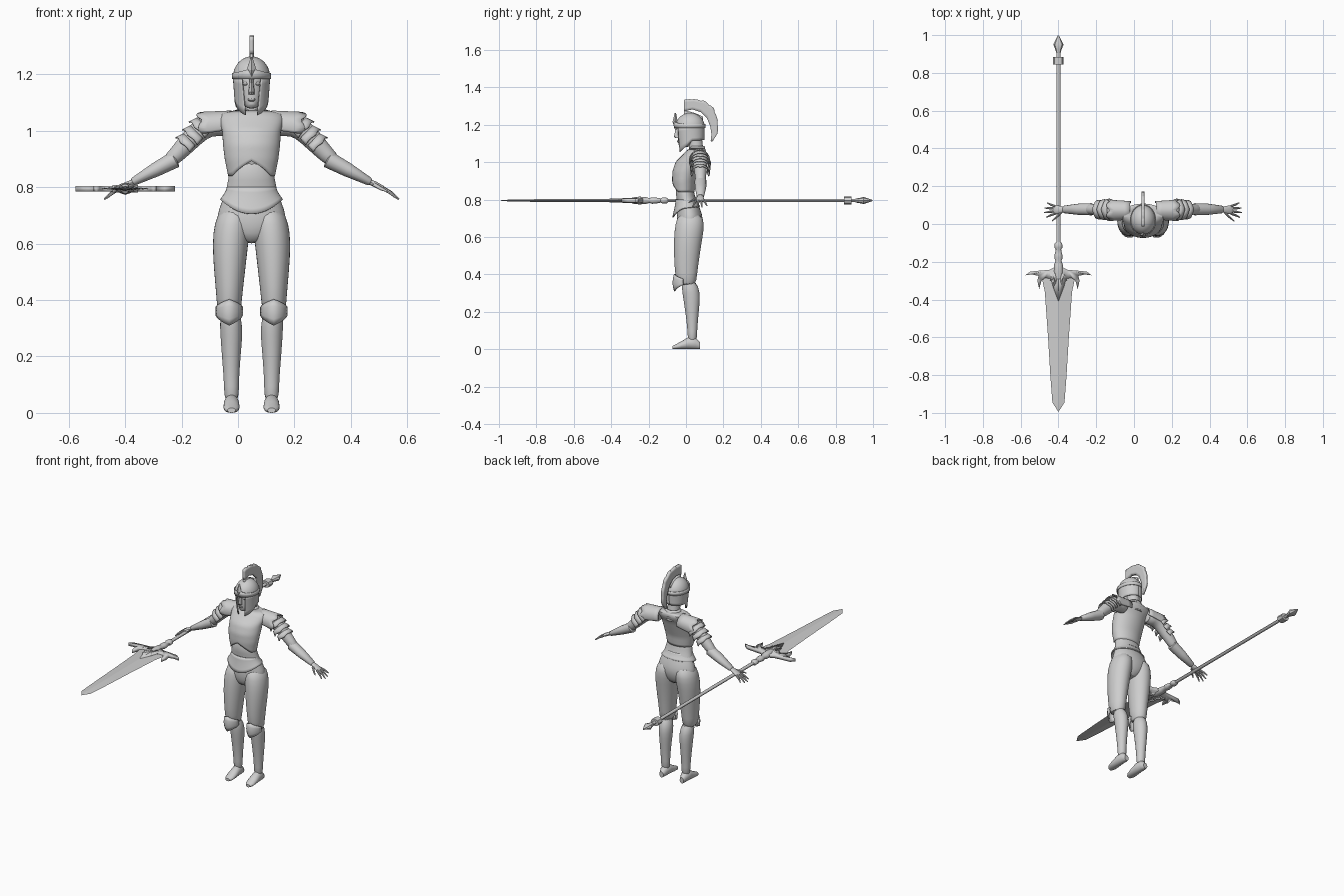
import bpy, bmesh
from math import sin, cos, pi, radians
from mathutils import Vector as V

BODY = (0.048, 0, 0)
SPEAR = (-0.4, 0, 0.795)
steel = bpy.data.materials.new("grey_steel")
steel.diffuse_color = (0.62, 0.62, 0.62, 1)


def finish(name, bm, loc, mirror=False, sub=0, thick=0, angle=40):
    bmesh.ops.remove_doubles(bm, verts=bm.verts, dist=0.0003)
    bmesh.ops.recalc_face_normals(bm, faces=bm.faces)
    me = bpy.data.meshes.new(name)
    bm.to_mesh(me)
    bm.free()
    me.materials.append(steel)
    ob = bpy.data.objects.new(name, me)
    ob.location = loc
    bpy.context.collection.objects.link(ob)
    if sub:
        ob.modifiers.new("subdivide", 'SUBSURF').levels = sub
        ob.modifiers["subdivide"].render_levels = sub
    if thick:
        m = ob.modifiers.new("thickness", 'SOLIDIFY')
        m.thickness, m.offset = thick, 0
    if mirror:
        m = ob.modifiers.new("mirror", 'MIRROR')
        m.use_mirror_merge = False
    for p in me.polygons:
        p.use_smooth = True
    me.set_sharp_from_angle(angle=radians(angle))
    return ob


def loft(name, rings, n=16, loc=BODY, **kw):
    """Skin through rings given as (centre, u axis, v axis)."""
    bm = bmesh.new()
    rows = [[bm.verts.new(V(c) + V(u) * cos(2 * pi * i / n) + V(v) * sin(2 * pi * i / n))
             for i in range(n)] for c, u, v in rings]
    for a, b in zip(rows, rows[1:]):
        for i in range(n):
            bm.faces.new((a[i], a[(i + 1) % n], b[(i + 1) % n], b[i]))
    bm.faces.new(rows[0])
    bm.faces.new(rows[-1])
    return finish(name, bm, loc, **kw)


def upright(name, table, **kw):   # z, centre x, centre y, rx, ry
    return loft(name, [((x, y, z), (rx, 0, 0), (0, ry, 0)) for z, x, y, rx, ry in table], **kw)


def along_y(name, table, **kw):   # y, centre x, centre z, rx, rz
    return loft(name, [((x, y, z), (rx, 0, 0), (0, 0, rz)) for y, x, z, rx, rz in table], **kw)


def limb(name, table, **kw):      # x, y, z, radius in y, radius across
    rings = []
    for i, (x, y, z, ry, rp) in enumerate(table):
        a, b = table[max(i - 1, 0)], table[min(i + 1, len(table) - 1)]
        d = V((b[0] - a[0], 0, b[2] - a[2])).normalized()
        rings.append(((x, y, z), (0, ry, 0), (-d.z * rp, 0, d.x * rp)))
    return loft(name, rings, mirror=True, **kw)


def sheet(name, f, nu=24, nv=6, loc=BODY, **kw):
    """Curved plate from f(u, v), u and v in 0..1."""
    bm = bmesh.new()
    g = [[bm.verts.new(f(i / nu, j / nv)) for j in range(nv + 1)] for i in range(nu + 1)]
    for i in range(nu):
        for j in range(nv):
            bm.faces.new((g[i][j], g[i + 1][j], g[i + 1][j + 1], g[i][j + 1]))
    return finish(name, bm, loc, **kw)


def prism(name, pts, thick, loc=SPEAR, plane="xy", depth=0.0, **kw):
    bm = bmesh.new()
    vs = [bm.verts.new((a, b, depth) if plane == "xy" else (a, depth, b)) for a, b in pts]
    bm.faces.new(vs)
    return finish(name, bm, loc, thick=thick, **kw)


def sample(table, t):
    if t <= table[0][0]:
        return table[0][1:]
    for a, b in zip(table, table[1:]):
        if t <= b[0]:
            k = (t - a[0]) / (b[0] - a[0])
            return [p + (q - p) * k for p, q in zip(a[1:], b[1:])]
    return table[-1][1:]


def around(a, z, cy, rx, ry, cx=0):   # angle 0 faces the front
    return (cx + rx * sin(a), cy - ry * cos(a), z)


# legs and hips
upright("pelvis", [(.60, 0, .015, .03, .04), (.635, 0, .017, .095, .062), (.68, 0, .02, .127, .072),
                   (.72, 0, .02, .118, .068), (.77, 0, .012, .098, .057), (.82, 0, -.005, .082, .049),
                   (.90, 0, -.01, .08, .05)], n=20, sub=1)
upright("thigh", [(.73, .06, .022, .05, .062), (.67, .068, .021, .066, .08), (.60, .0755, .012, .065, .078),
                  (.5, .078, .004, .056, .07), (.40, .079, 0, .045, .06), (.335, .08, .005, .042, .05)],
        mirror=True, sub=1)
upright("greave", [(.37, .077, .014, .036, .042), (.30, .0715, .028, .041, .048), (.25, .0715, .031, .038, .043),
                   (.17, .072, .033, .031, .033), (.09, .071, .034, .026, .025), (.04, .071, .034, .027, .026)],
        mirror=True, sub=1)
along_y("foot", [(.076, .071, .018, .014, .018), (.05, .071, .031, .025, .031), (.012, .071, .032, .027, .032),
                 (-.025, .071, .021, .029, .021), (-.055, .071, .013, .026, .013),
                 (-.072, .071, .009, .014, .009)], mirror=True)


def kneecap(u, v):
    s = abs(2 * u - 1)
    lo, hi = .31 + .035 * s, .402 - .027 * s
    bulge = .008 * sin(pi * v) + .006 * (1 - s)
    return around((2 * u - 1) * 1.35, lo + (hi - lo) * v, -.002, .046, .052 + bulge, .079)


sheet("kneecap", kneecap, 8, 4, mirror=True, thick=.008)


# torso armour
def belt_skirt(u, v):
    a = 2 * pi * u
    front = max(0, cos(a)) ** 2
    lo = .755 - .05 * front + .008 * max(0, -cos(a))
    k = (1 - v) ** 1.3
    return around(a, lo + (.80 - lo) * v, .002 * k, .083 + .026 * k, .052 + .02 * k)


sheet("belt_skirt", belt_skirt, 40, 5, thick=.006)

CHEST = [(.84, -.011, .08, .053), (.90, -.011, .092, .06), (.95, -.002, .098, .068), (1.0, .015, .101, .068),
         (1.04, .045, .112, .058), (1.06, .055, .105, .05), (1.072, .06, .05, .038)]


def breastplate(u, v):
    a = 2 * pi * u
    lo = .84 + .053 * max(0, 1 - min(u, 1 - u) / .16)
    z = lo + (1.072 - lo) * v
    return around(a, z, *sample(CHEST, z))


sheet("breastplate", breastplate, 48, 16, thick=.006)
sheet("collar", lambda u, v: around(2 * pi * u, 1.045 + .04 * v, .06, .055 - .015 * v, .045 - .008 * v),
      24, 2, thick=.006)

# arms and hands
limb("upper_arm", [(.07, .07, 1.02, .046, .045), (.13, .074, 1.025, .045, .043), (.175, .076, 1.01, .041, .041),
                   (.22, .077, .965, .035, .037), (.265, .078, .915, .029, .03), (.30, .078, .885, .027, .026)], sub=1)
limb("bracer", [(.268, .078, .900, .027, .026), (.272, .078, .898, .032, .031), (.34, .078, .862, .030, .026),
                (.418, .077, .820, .02, .015), (.422, .077, .818, .016, .011)], n=14)
limb("palm", [(.41, .077, .823, .014, .011), (.435, .076, .812, .02, .011), (.46, .075, .799, .026, .010),
              (.478, .075, .79, .022, .007)], n=10, sub=1)
for i, (y0, y1, x1, z1) in enumerate([(.055, .036, .512, .762), (.068, .06, .522, .757),
                                      (.082, .085, .52, .76), (.094, .112, .508, .768)]):
    xm, ym, zm = (.472 + x1) / 2, (y0 + y1) / 2, (.793 + z1) / 2 + .003
    limb(f"finger_{i + 1}", [(.465, y0, .797, .007, .007), (xm, ym, zm, .006, .006), (x1, y1, z1, .003, .003)], n=8)
limb("thumb", [(.432, .062, .811, .009, .008), (.458, .036, .796, .007, .007), (.482, .016, .785, .003, .003)], n=8)


# shoulder armour: cap and three flared bands wrapped over the arm
def wrap(centre, axis, r0, r1, length, spread, jag=0.0):
    d = V(axis).normalized()
    up, c = V((-d.z, 0, d.x)), V(centre)

    def f(u, v):
        a = (2 * u - 1) * spread
        s = length * v + jag * v * abs(sin(3 * a))
        return c + d * s + (up * cos(a) + V((0, 1, 0)) * sin(a)) * (r0 + (r1 - r0) * v)
    return f


sheet("shoulder_cap", wrap((.065, .072, 1.023), (1, 0, -.12), .046, .054, .105, 1.95, .02), 24, 4,
      mirror=True, thick=.006)
for i in range(3):
    sheet(f"shoulder_band_{i + 1}", wrap((.16 + .026 * i, .076, 1.012 - .026 * i), (.72, 0, -.69),
          .046 - .003 * i, .056 - .003 * i, .032, 2.0, -.006), 20, 2, mirror=True, thick=.005)

# head
upright("neck", [(1.02, 0, .062, .045, .042), (1.07, 0, .055, .036, .038), (1.14, 0, .045, .036, .04)], n=14)
upright("head", [(1.078, 0, -.015, .014, .016), (1.09, 0, -.005, .029, .038), (1.125, 0, .008, .043, .052),
                 (1.17, 0, .018, .051, .063), (1.21, 0, .022, .052, .063), (1.24, 0, .022, .035, .045)], sub=1)
upright("nose", [(1.128, 0, -.045, .011, .013), (1.137, 0, -.045, .011, .02), (1.18, 0, -.042, .006, .012)], n=8)
upright("lips", [(1.103, 0, -.037, .008, .006), (1.109, 0, -.04, .014, .009), (1.115, 0, -.04, .012, .008)], n=8)
upright("eye", [(1.160, .021, -.034, .005, .005), (1.166, .021, -.034, .011, .008),
                (1.172, .021, -.034, .005, .005)], n=8, mirror=True)


# helmet
def dome(u, v):
    t = v * pi / 2
    return around(2 * pi * u, 1.188 + .073 * sin(t), .022, .064 * cos(t), .076 * cos(t))


GUARD = [(.36, 1.055), (.6, 1.062), (1.15, 1.085), (1.6, 1.115), (pi, 1.12)]


def cheek_guard(u, v):
    a = .36 + (pi - .36) * u
    lo = sample(GUARD, a)[0]
    k = 1 - v
    aa = a + .2 * v * (1 - u) ** 4
    return around(aa, lo + (1.192 - lo) * v, .022 + .008 * k, .064 - .006 * k, .076 - .01 * k)


sheet("helmet_dome", dome, 32, 8, thick=.005)
sheet("cheek_guard", cheek_guard, 24, 5, mirror=True, thick=.005)
sheet("brow_band", lambda u, v: around(2 * pi * u, 1.183 + (.022 + .012 * max(0, cos(2 * pi * u)) ** 4) * v,
                                       .02, .067, .082), 32, 1, thick=.005)
loft("brow_ornament", [((0, -.05, 1.165), (.004, 0, 0), (0, .006, 0)),
                       ((0, -.058, 1.215), (.018, 0, 0), (0, .014, 0)),
                       ((0, -.057, 1.262), (.002, 0, 0), (0, .004, 0))], n=4, angle=20)

# crest: inner and outer edge stations in y, z
CREST = [(0, -.012, 1.272, -.012, 1.335), (.2, .035, 1.282, .04, 1.338), (.4, .078, 1.268, .10, 1.328),
         (.6, .112, 1.235, .148, 1.29), (.8, .13, 1.19, .17, 1.225), (.92, .136, 1.15, .172, 1.16),
         (1, .132, 1.112, .142, 1.11)]


def crest(u, v):
    y0, z0, y1, z1 = sample(CREST, u)
    w = v - .06 * (int(u * 30) % 5 == 0) * (v > .9)
    return (0, y0 + (y1 - y0) * w, z0 + (z1 - z0) * w)


sheet("crest", crest, 30, 4, thick=.016)
sheet("crest_holder", lambda u, v: (0, -.01 + .1 * u, 1.24 + (.036 - .012 * u) * v - .02 * u * u), 8, 1, thick=.010)

# long spear with a broad blade
along_y("shaft", [(-.12, 0, 0, .011, .009), (.93, 0, 0, .011, .009)], n=10, loc=SPEAR)
along_y("end_block", [(.845, 0, 0, .028, .022), (.885, 0, 0, .028, .022)], n=8, loc=SPEAR)
along_y("end_spike", [(.905, 0, 0, .011, .011), (.925, 0, 0, .017, .013), (.95, 0, 0, .027, .019),
                      (.998, 0, 0, .003, .003)], n=8, loc=SPEAR)
along_y("grip", [(y, 0, 0, r, r * .8) for y, r in
                 [(-.095, .012), (-.105, .02), (-.125, .021), (-.135, .014), (-.16, .02), (-.18, .022),
                  (-.195, .016), (-.215, .023), (-.25, .026), (-.29, .02)]], n=12, loc=SPEAR)
along_y("blade", [(-.25, 0, 0, .05, .009), (-.285, 0, 0, .088, .009), (-.36, 0, 0, .072, .009),
                  (-.6, 0, 0, .055, .008), (-.8, 0, 0, .043, .007), (-.945, 0, 0, .032, .005),
                  (-.992, 0, 0, .002, .001)], n=4, loc=SPEAR, angle=10)
prism("guard_wing", [(0, -.225), (.022, -.23), (.05, -.243), (.10, -.247), (.15, -.252), (.176, -.272),
                     (.14, -.267), (.105, -.275), (.112, -.30), (.102, -.345), (.09, -.30), (.07, -.285),
                     (.04, -.29), (.03, -.33), (0, -.41)], .02, mirror=True)
prism("guard_inlay", [(.008, -.26), (.03, -.265), (.045, -.30), (.022, -.29), (.03, -.34), (.012, -.31)],
      .026, mirror=True)
